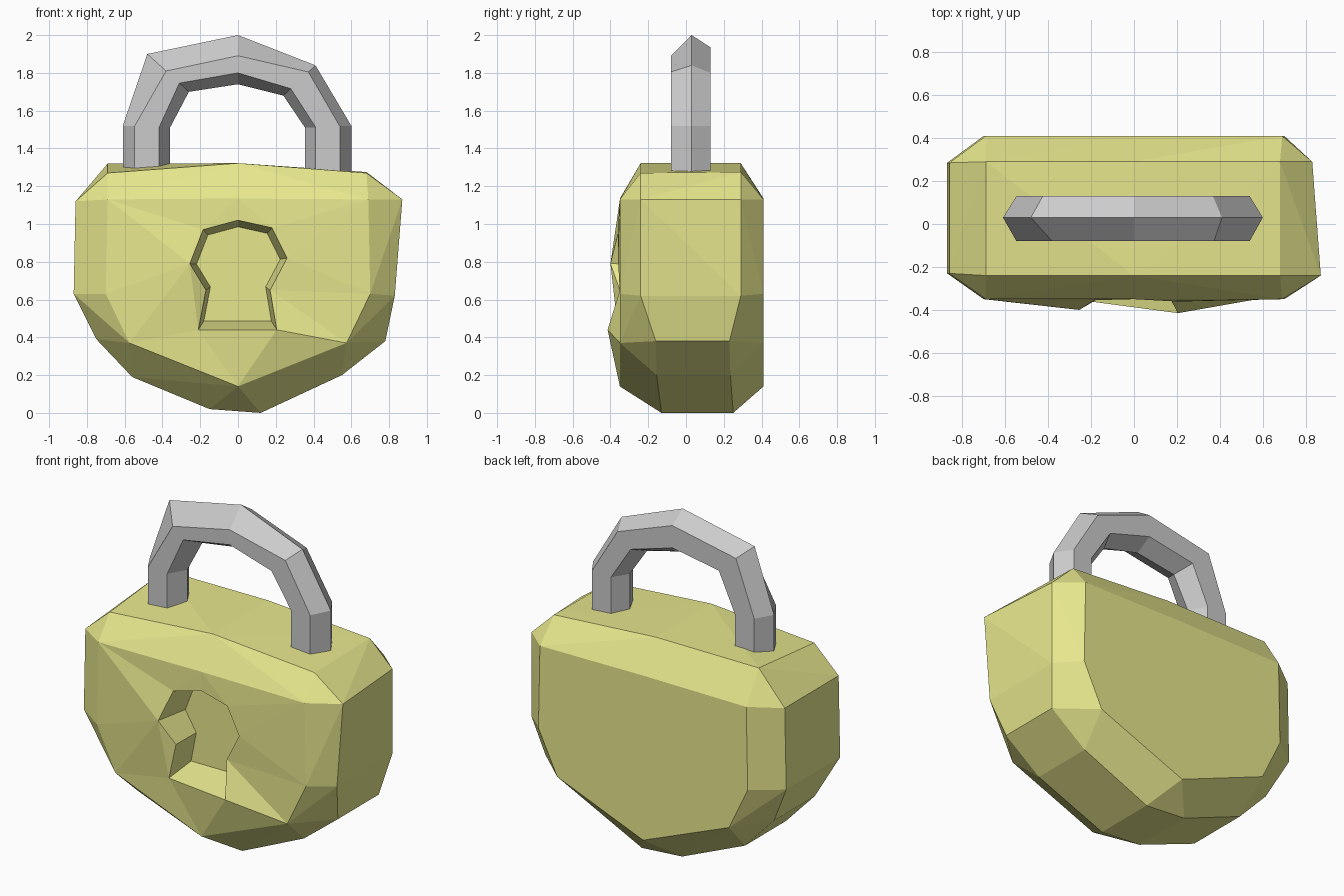
import bpy, bmesh

if "Cube" in bpy.data.objects:
    bpy.data.objects.remove(bpy.data.objects["Cube"])


def finish(bm, name):
    bmesh.ops.recalc_face_normals(bm, faces=bm.faces[:])
    mesh = bpy.data.meshes.new(name)
    bm.to_mesh(mesh)
    bm.free()
    obj = bpy.data.objects.new(name, mesh)
    bpy.context.collection.objects.link(obj)
    return obj


# Lock body: convex shell from a small face outline and a wide girth outline
face = [(0, 1.135), (.69, 1.13), (.70, .63), (.575, .37),
        (0, .14), (-.575, .37), (-.70, .63), (-.69, 1.13)]
# x, z, front y, back y
girth = [(.87, 1.13, -.24, .29), (.83, .62, -.24, .29), (.78, .38, -.16, .23),
         (.55, .20, -.155, .235), (.12, 0, -.13, .25), (-.15, .02, -.13, .25),
         (-.56, .19, -.155, .235), (-.75, .39, -.16, .23), (-.87, .63, -.23, .285),
         (-.86, 1.12, -.23, .285)]
top = [(-.69, -.24, 1.27), (0, -.24, 1.322), (.68, -.24, 1.27),
       (-.69, .29, 1.32), (0, .29, 1.322), (.68, .29, 1.275)]

bm = bmesh.new()
front = [bm.verts.new((x, -.35, z)) for x, z in face]
for x, z in face:
    bm.verts.new((x, .41, z))
for x, z, y0, y1 in girth:
    bm.verts.new((min(x, .83) if z > 1 else x, y1, z))
    bm.verts.new((x, y0, z))
for p in top:
    bm.verts.new(p)
bmesh.ops.convex_hull(bm, input=bm.verts[:])
bmesh.ops.delete(bm, geom=[f for f in bm.faces
                           if all(v.co.y < -.34 for v in f.verts)], context='FACES')

# Keyhole: uneven rim joined to the front outline, tapering to a recessed floor
keyhole = [(0, -.35, 1.02), (.18, -.36, .98), (.26, -.36, .82), (.17, -.35, .65),
           (.205, -.415, .44), (-.21, -.36, .44), (-.17, -.35, .65),
           (-.255, -.40, .79), (-.185, -.355, .97)]
rim = [bm.verts.new((x, -.35, z)) for x, y, z in keyhole]
floor = [bm.verts.new((x * .86, -.19, .77 + (z - .77) * .86)) for x, y, z in keyhole]
rim_edges = [bm.edges.new((rim[i], rim[i - 1])) for i in range(len(rim))]
border = [e for e in bm.edges if e.is_boundary]
bmesh.ops.triangle_fill(bm, edges=border + rim_edges, use_beauty=True,
                        normal=(0, -1, 0))
for i in range(len(rim)):
    bm.faces.new((rim[i - 1], rim[i], floor[i], floor[i - 1]))
bm.faces.new(floor)
for v, p in zip(rim, keyhole):
    v.co = p
body = finish(bm, "lock_body")
brass = bpy.data.materials.new("yellow_metal")
brass.diffuse_color = (.8, .8, .27, 1)
brass.use_nodes = True
brass.node_tree.nodes["Principled BSDF"].inputs["Base Color"].default_value = brass.diffuse_color
body.data.materials.append(brass)

# Shackle: hexagonal sections spanned between outer and inner arcs
outer = [(-.61, 1.28), (-.61, 1.52), (-.48, 1.90), (0, 2.0), (.41, 1.84),
         (.60, 1.52), (.60, 1.26)]
inner = [(-.36, 1.28), (-.36, 1.51), (-.26, 1.70), (0, 1.74), (.24, 1.68),
         (.355, 1.51), (.355, 1.26)]
front_blend = [.25, .25, .45, .42, .22, .25, .25]
bm = bmesh.new()
rings = []
for (ox, oz), (ix, iz), f in zip(outer, inner, front_blend):
    section = [(0, .03), (f, -.08), (.77, -.08), (1, .03), (.77, .13), (.25, .13)]
    rings.append([bm.verts.new((ox + (ix - ox) * t, y, oz + (iz - oz) * t))
                  for t, y in section])
for a, b in zip(rings, rings[1:]):
    for i in range(6):
        bm.faces.new((a[i - 1], a[i], b[i], b[i - 1]))
bm.faces.new(rings[0])
bm.faces.new(rings[-1])
finish(bm, "shackle")
